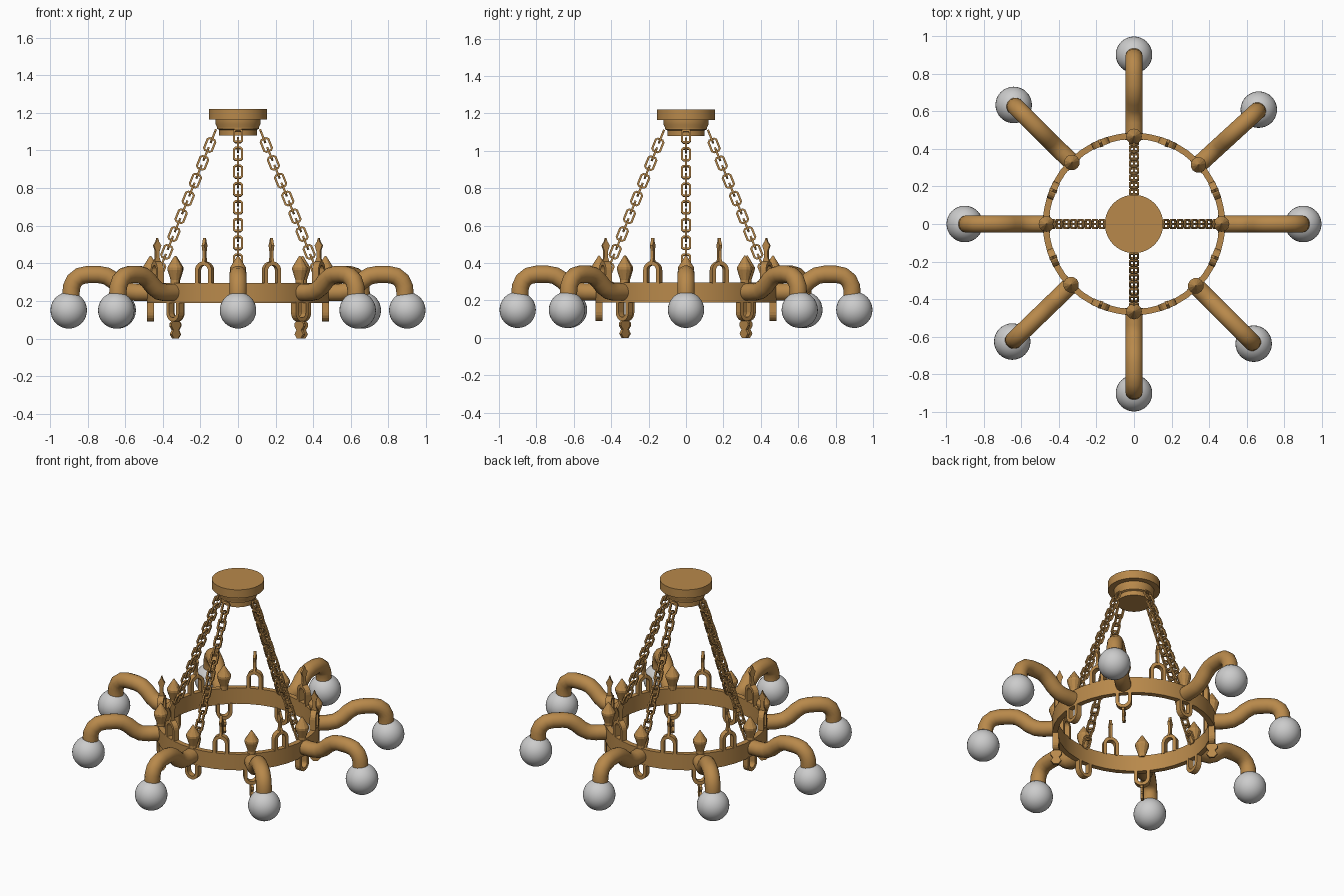
import bpy, bmesh, math
from mathutils import Matrix, Vector

if "Cube" in bpy.data.objects:
    bpy.data.objects.remove(bpy.data.objects["Cube"])

bronze = bpy.data.materials.new("bronze")
bronze.diffuse_color = (0.48, 0.25, 0.07, 1)
bronze.use_nodes = True
bronze.node_tree.nodes["Principled BSDF"].inputs["Base Color"].default_value = bronze.diffuse_color


def finish(bm, name, angle=0.0, coloured=True, smooth=False):
    """Turn a bmesh into an object rotated about the z axis."""
    bmesh.ops.recalc_face_normals(bm, faces=bm.faces)
    bm.transform(Matrix.Rotation(angle, 4, 'Z'))
    for f in bm.faces:
        f.smooth = smooth
    me = bpy.data.meshes.new(name)
    bm.to_mesh(me)
    bm.free()
    ob = bpy.data.objects.new(name, me)
    bpy.context.collection.objects.link(ob)
    if coloured:
        me.materials.append(bronze)
    return ob


def rings_to_faces(bm, rings, closed):
    n = len(rings[0])
    for i in range(len(rings) if closed else len(rings) - 1):
        a, b = rings[i], rings[(i + 1) % len(rings)]
        for j in range(n):
            k = (j + 1) % n
            bm.faces.new((a[j], a[k], b[k], b[j]))
    if not closed:
        bm.faces.new(rings[0])
        bm.faces.new(rings[-1])


def lathe(name, profile, sides, x=0.0, angle=0.0, closed=False):
    """Revolve (radius, z) points about a vertical axis at distance x."""
    bm = bmesh.new()
    rings = [[bm.verts.new((x + r * math.cos(2 * math.pi * j / sides),
                            r * math.sin(2 * math.pi * j / sides), z))
              for j in range(sides)] for r, z in profile]
    rings_to_faces(bm, rings, closed)
    return finish(bm, name, angle)


def sweep(bm, path, radius, sides, closed=False, mat=Matrix()):
    """Sweep a regular section along a path lying in the xz plane."""
    rings, n = [], len(path)
    for i in range(n):
        a = Vector(path[(i - 1) % n] if closed or i else path[0])
        b = Vector(path[(i + 1) % n] if closed or i < n - 1 else path[-1])
        t = (b - a).normalized()
        ring = []
        for j in range(sides):
            w = 2 * math.pi * (j + 0.5) / sides
            c, s = radius * math.cos(w), radius * math.sin(w)
            p = Vector((path[i][0] - t.y * c, s, path[i][1] + t.x * c))
            ring.append(bm.verts.new(mat @ p))
        rings.append(ring)
    rings_to_faces(bm, rings, closed)


R = 0.465


def arch(name, z0, height, angle):
    """Horseshoe arch lying along the ring; negative height hangs down."""
    bm = bmesh.new()
    s = 1 if height > 0 else -1
    h = abs(height)
    rings = []
    outer, inner = 0.048, 0.027
    pts = [(1, 0, 0)] + [(math.cos(w), math.sin(w), 1) for w in
                         [math.pi * i / 10 for i in range(11)]] + [(-1, 0, 0)]
    for c, sn, up in pts:
        quad = []
        for rad, dx in ((outer, -0.018), (outer, 0.018), (inner, 0.018), (inner, -0.018)):
            z = (h - outer) * up + rad * sn
            quad.append(bm.verts.new((R + dx, rad * c, z0 + s * z)))
        rings.append(quad)
    rings_to_faces(bm, rings, False)
    finish(bm, name, angle)


def flat_spike(name, profile, angle):
    """Thin flat ornament in the radial plane from (half width, z) points."""
    bm = bmesh.new()
    rings = [[bm.verts.new((R + w * a, 0.008 * b, z))
              for a, b in ((-1, -1), (1, -1), (1, 1), (-1, 1))] for w, z in profile]
    rings_to_faces(bm, rings, False)
    finish(bm, name, angle)


# main hoop
lathe("hoop", [(0.452, 0.19), (0.485, 0.19), (0.485, 0.295), (0.452, 0.295)], 40, closed=True)

# ceiling canopy
lathe("canopy", [(0.155, 1.22), (0.155, 1.165), (0.12, 1.165), (0.12, 1.14), (0.112, 1.125),
                 (0.112, 1.115), (0.1, 1.11), (0.1, 1.08)], 40)

# four chains of alternating links
top, bottom = Vector((0.122, 0, 1.1)), Vector((0.445, 0, 0.295))
direction = (bottom - top).normalized()
tilt = direction.to_track_quat('Z', 'Y').to_matrix().to_4x4()
link = [(0.022, -0.026), (0.022, 0.026), (0.014, 0.034), (-0.014, 0.034),
        (-0.022, 0.026), (-0.022, -0.026), (-0.014, -0.034), (0.014, -0.034)]
LINKS = 17
for k in range(4):
    bm = bmesh.new()
    for i in range(LINKS):
        pos = top.lerp(bottom, (i + 0.5) / LINKS)
        mat = Matrix.Translation(pos) @ tilt @ Matrix.Rotation(math.pi / 2 * (i % 2), 4, 'Z')
        sweep(bm, link, 0.008, 4, True, mat)
    finish(bm, "chain_%d" % (k + 1), k * math.pi / 2)

# eight arms with globes, finials and hanging ornaments
arm_path = [(0.462, 0.245), (0.54, 0.245), (0.585, 0.252), (0.625, 0.275), (0.66, 0.308),
            (0.7, 0.333), (0.74, 0.34), (0.8, 0.34), (0.84, 0.332), (0.87, 0.308),
            (0.885, 0.275), (0.888, 0.24), (0.888, 0.19)]
for i, deg in enumerate((0, 42.5, 90, 135.3, 180, 224, 270, 315)):
    a = math.radians(deg)
    n = i + 1
    bm = bmesh.new()
    sweep(bm, arm_path, 0.047, 16)
    arm = finish(bm, "arm_%d" % n, a)
    bm = bmesh.new()
    bmesh.ops.create_uvsphere(bm, u_segments=32, v_segments=16, radius=0.097,
                              matrix=Matrix.Translation((0.9, 0, 0.15)))
    finish(bm, "globe_%d" % n, a, coloured=False, smooth=True)
    lathe("finial_%d" % n, [(0.024, 0.285), (0.024, 0.31), (0.042, 0.365), (0.042, 0.378),
                            (0.016, 0.42), (0.003, 0.44)], 12, R, a)
    arch("lower_arch_%d" % n, 0.195, -0.105, a)
    if i % 2:
        flat_spike("drop_%d" % n, [(0.016, 0.095), (0.034, 0.08), (0.034, 0.065), (0.018, 0.045),
                                   (0.032, 0.022), (0.014, 0.0)], a)

# eight upright arches with spires between the arms
for i in range(8):
    a = math.radians(22.5 + 45 * i)
    arch("upper_arch_%d" % (i + 1), 0.29, 0.12, a)
    flat_spike("spire_%d" % (i + 1), [(0.02, 0.405), (0.011, 0.43), (0.011, 0.465),
                                      (0.021, 0.495), (0.008, 0.515), (0.002, 0.535)], a)

# smooth the round arms, keeping end edges sharp
bpy.ops.object.select_all(action='DESELECT')
for ob in bpy.data.objects:
    if ob.name.startswith(("arm_", "hoop", "canopy")):
        ob.select_set(True)
        bpy.context.view_layer.objects.active = ob
bpy.ops.object.shade_smooth_by_angle(angle=math.radians(35))
